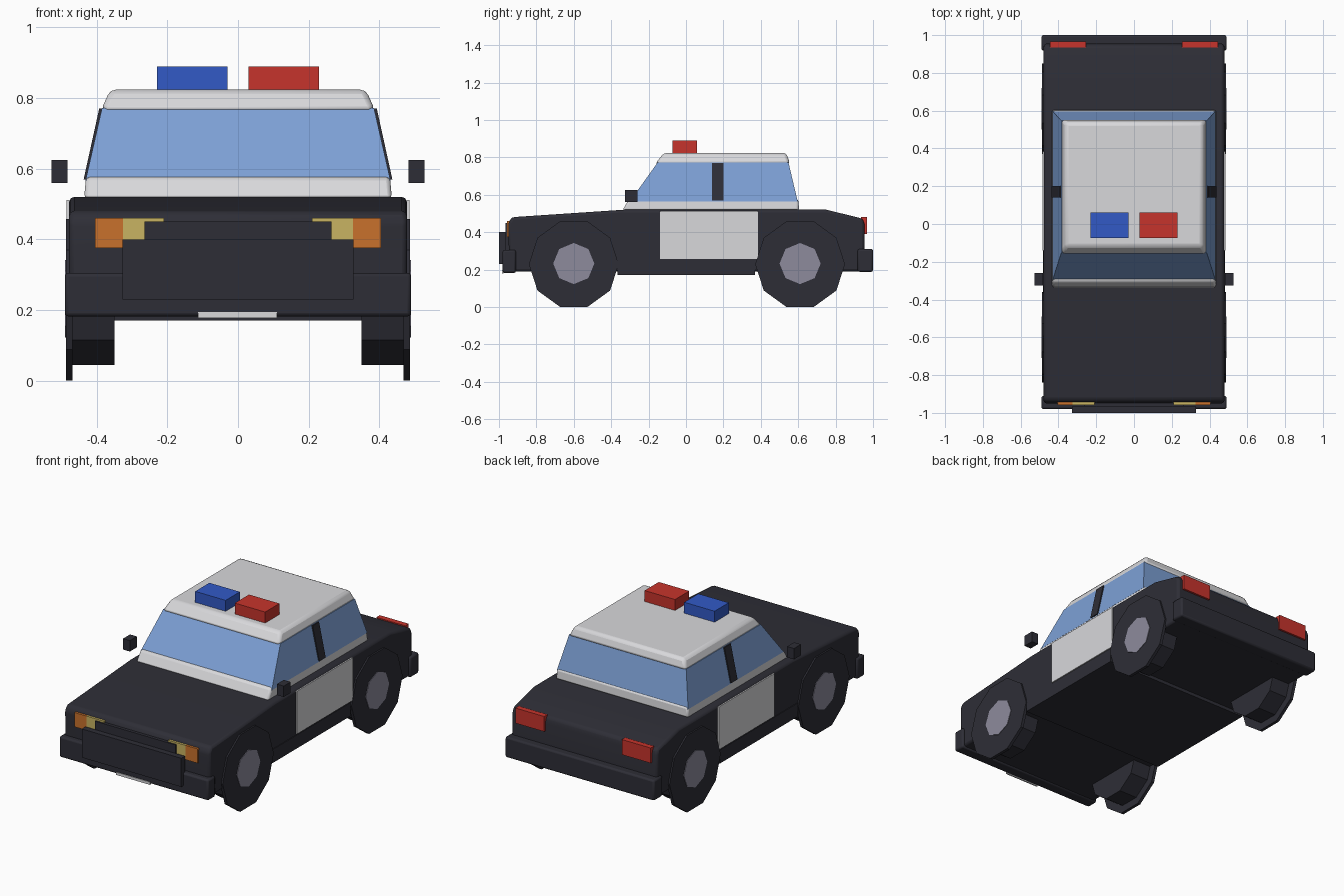
import bpy, bmesh, math

old = bpy.data.objects.get("Cube")
if old:
    bpy.data.objects.remove(old, do_unlink=True)


def material(name, r, g, b):
    m = bpy.data.materials.new(name)
    m.use_nodes = True
    m.diffuse_color = (r, g, b, 1)
    m.node_tree.nodes["Principled BSDF"].inputs["Base Color"].default_value = (r, g, b, 1)
    return m


BLACK = material("black paint", 0.027, 0.027, 0.037)
WHITE = material("white paint", 0.69, 0.69, 0.71)
GLASS = material("blue glass", 0.205, 0.352, 0.665)
HUB = material("hub grey", 0.266, 0.258, 0.333)
ORANGE = material("orange lamp", 0.578, 0.165, 0.025)
YELLOW = material("yellow lamp", 0.578, 0.456, 0.122)
RED = material("red lamp", 0.565, 0.034, 0.025)
BLUE = material("blue lamp", 0.032, 0.102, 0.565)


def finish(name, bm, mat, bevel=0):
    bmesh.ops.recalc_face_normals(bm, faces=bm.faces)
    me = bpy.data.meshes.new(name)
    bm.to_mesh(me)
    bm.free()
    me.materials.append(mat)
    ob = bpy.data.objects.new(name, me)
    bpy.context.collection.objects.link(ob)
    if bevel:
        mod = ob.modifiers.new("Bevel", "BEVEL")
        mod.width = bevel
        mod.segments = 2
        mod.limit_method = "ANGLE"
        mod.angle_limit = math.radians(20)
        bpy.ops.object.select_all(action="DESELECT")
        ob.select_set(True)
        bpy.context.view_layer.objects.active = ob
        bpy.ops.object.shade_smooth_by_angle(angle=math.radians(35))
    return ob


def loft(name, first, second, mat, bevel=0):
    """Solid between two matching loops of points."""
    bm = bmesh.new()
    a = [bm.verts.new(p) for p in first]
    b = [bm.verts.new(p) for p in second]
    bm.faces.new(a)
    bm.faces.new(b)
    for i in range(len(a)):
        j = (i + 1) % len(a)
        bm.faces.new((a[i], a[j], b[j], b[i]))
    return finish(name, bm, mat, bevel)


def rect(x0, x1, y0, y1, z):
    return [(x0, y0, z), (x1, y0, z), (x1, y1, z), (x0, y1, z)]


def box(name, x, y, z, mat, bevel=0):
    return loft(name, rect(*x, *y, z[0]), rect(*x, *y, z[1]), mat, bevel)


def pair(name, x, y, z, mat, bevel=0):
    for side, s in (("left", 1), ("right", -1)):
        box(f"{side}_{name}", sorted((s * x[0], s * x[1])), y, z, mat, bevel)


def tier(name, low, high, mat, bevel=0):
    """Tapered block; each end is half width, front, back, height."""
    return loft(name, rect(-low[0], *low), rect(-high[0], *high), mat, bevel)


def disc(name, x0, x1, y, z, radius, sides, mat):
    ring = [(y + radius * math.cos(2 * math.pi * i / sides),
             z + radius * math.sin(2 * math.pi * i / sides)) for i in range(sides)]
    return loft(name, [(x0, *p) for p in ring], [(x1, *p) for p in ring], mat)


# Lower body, side profile stretched across the width
profile = [(-0.945, 0.19), (-0.95, 0.45), (-0.93, 0.48), (-0.33, 0.52),
           (0.75, 0.52), (0.945, 0.472), (0.955, 0.44), (0.955, 0.19)]
loft("body", [(-0.478, *p) for p in profile], [(0.478, *p) for p in profile], BLACK, 0.014)
box("sill", (-0.482, 0.482), (-0.365, 0.37), (0.17, 0.25), BLACK)

# Cabin: white waist, glass and roof
tier("cabin_waist", (0.436, -0.34, 0.605, 0.515), (0.43, -0.305, 0.6, 0.577), WHITE, 0.012)
tier("cabin_glass", (0.432, -0.3, 0.597, 0.565), (0.385, -0.152, 0.548, 0.772), GLASS)
tier("roof", (0.388, -0.165, 0.556, 0.765), (0.362, -0.118, 0.536, 0.824), WHITE, 0.016)

# Door pillars follow the lean of the glass
for side, s in (("left", 1), ("right", -1)):
    loft(f"{side}_pillar",
         rect(s * 0.4, s * 0.437, 0.14, 0.2, 0.57),
         rect(s * 0.36, s * 0.393, 0.14, 0.2, 0.77), BLACK)

# Doors and mirrors
pair("door_panel", (0.477, 0.485), (-0.14, 0.385), (0.257, 0.512), WHITE)
pair("mirror", (0.483, 0.528), (-0.325, -0.26), (0.56, 0.625), BLACK)

# Bumpers, push bar, grille and plate
box("front_bumper", (-0.49, 0.49), (-0.98, -0.91), (0.182, 0.305), BLACK, 0.01)
box("rear_bumper", (-0.49, 0.49), (0.918, 1.0), (0.188, 0.31), BLACK, 0.01)
box("push_bar", (-0.327, 0.327), (-1.0, -0.965), (0.23, 0.4), BLACK)
box("grille", (-0.265, 0.265), (-0.966, -0.93), (0.3, 0.45), BLACK)
box("front_plate", (-0.113, 0.11), (-0.984, -0.976), (0.178, 0.194), WHITE)

# Lamps
pair("indicator", (0.325, 0.405), (-0.957, -0.93), (0.375, 0.46), ORANGE)
pair("headlamp", (0.21, 0.325), (-0.957, -0.93), (0.375, 0.46), YELLOW)
pair("tail_lamp", (0.255, 0.445), (0.935, 0.967), (0.39, 0.48), RED)
box("left_roof_lamp", (0.03, 0.23), (-0.073, 0.06), (0.815, 0.889), RED)
box("right_roof_lamp", (-0.23, -0.03), (-0.073, 0.06), (0.815, 0.889), BLUE)

# Wheels: narrow outer disc, wide inner tyre and hub cap
for end, y in (("front", -0.6), ("rear", 0.61)):
    for side, s in (("left", 1), ("right", -1)):
        name = f"{end}_{side}"
        disc(f"{name}_wheel_disc", s * 0.469, s * 0.487, y, 0.229, 0.24, 10, BLACK)
        disc(f"{name}_tyre", s * 0.35, s * 0.472, y, 0.229, 0.194, 10, BLACK)
        disc(f"{name}_hub", s * 0.48, s * 0.49, y, 0.232, 0.11, 8, HUB)
